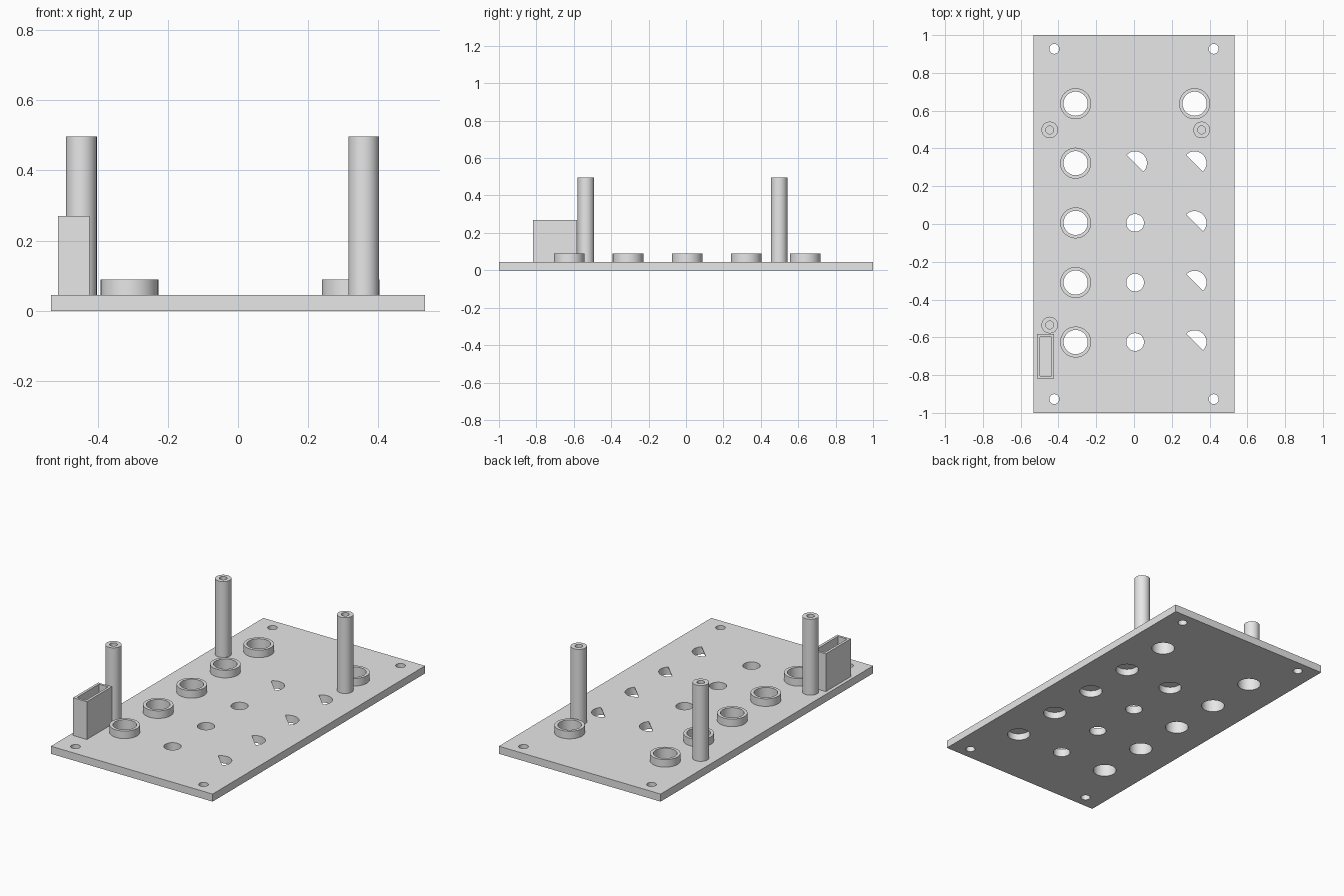
import bpy
import bmesh
from math import cos, sin, pi, radians

PLATE_TOP = 0.045
SEGMENTS = 48
COLUMNS = (-0.309, 0.006, 0.321)
ROWS = (0.637, 0.322, 0.006, -0.31, -0.625)

if "Cube" in bpy.data.objects:
    bpy.data.objects.remove(bpy.data.objects["Cube"], do_unlink=True)

grey = bpy.data.materials.new("light_grey")
grey.use_nodes = True
grey.diffuse_color = (0.8, 0.8, 0.8, 1)
grey.node_tree.nodes["Principled BSDF"].inputs["Base Color"].default_value = (0.8, 0.8, 0.8, 1)


def circle(x, y, r):
    angles = [2 * pi * i / SEGMENTS for i in range(SEGMENTS)]
    return [(x + r * cos(a), y + r * sin(a)) for a in angles]


def half_circle(x, y, r):
    # half disc on the +x +y side of a diagonal through the centre
    n = SEGMENTS // 2
    angles = [-pi / 4 + pi * i / n for i in range(n + 1)]
    return [(x + r * cos(a), y + r * sin(a)) for a in angles]


def rectangle(x0, x1, y0, y1):
    return [(x0, y0), (x1, y0), (x1, y1), (x0, y1)]


def add_prism(bm, outline, z0, z1):
    low = [bm.verts.new((x, y, z0)) for x, y in outline]
    high = [bm.verts.new((x, y, z1)) for x, y in outline]
    bm.faces.new(low[::-1])
    bm.faces.new(high)
    for i in range(len(low)):
        j = (i + 1) % len(low)
        bm.faces.new((low[i], low[j], high[j], high[i]))


def add_tube(bm, outer, inner, z0, z1):
    # closed wall between two matching outlines
    loops = [[bm.verts.new((x, y, z)) for x, y in line]
             for line, z in ((outer, z0), (outer, z1), (inner, z1), (inner, z0))]
    n = len(outer)
    for k in range(4):
        a, b = loops[k], loops[(k + 1) % 4]
        for i in range(n):
            j = (i + 1) % n
            bm.faces.new((a[i], a[j], b[j], b[i]))


def make_object(name, bm):
    bmesh.ops.recalc_face_normals(bm, faces=bm.faces)
    mesh = bpy.data.meshes.new(name)
    bm.to_mesh(mesh)
    bm.free()
    mesh.materials.append(grey)
    obj = bpy.data.objects.new(name, mesh)
    bpy.context.collection.objects.link(obj)
    return obj


def smooth(obj):
    bpy.ops.object.select_all(action='DESELECT')
    obj.select_set(True)
    bpy.context.view_layer.objects.active = obj
    bpy.ops.object.shade_smooth_by_angle(angle=radians(30))


def tube_object(name, outer, inner, top):
    bm = bmesh.new()
    add_tube(bm, outer, inner, PLATE_TOP, top)
    smooth(make_object(name, bm))


def cut(obj, cutter):
    mod = obj.modifiers.new("cut", 'BOOLEAN')
    mod.operation = 'DIFFERENCE'
    mod.solver = 'EXACT'
    mod.object = cutter
    cutter.hide_render = True
    bpy.context.view_layer.objects.active = obj
    bpy.ops.object.modifier_apply(modifier=mod.name)
    bpy.data.objects.remove(cutter, do_unlink=True)


left, middle, right = COLUMNS
ring_spots = [(left, y) for y in ROWS] + [(right, ROWS[0])]
half_spots = [(right, y) for y in ROWS[1:]] + [(middle, ROWS[1])]
small_spots = [(middle, y) for y in ROWS[2:]]
screw_spots = [(sx * 0.422, sy * 0.927) for sx in (-1, 1) for sy in (-1, 1)]

# Base plate
bm = bmesh.new()
add_prism(bm, rectangle(-0.533, 0.533, -1, 1), 0, PLATE_TOP)
plate = make_object("base_plate", bm)

# Round pockets from below, left half covered by a thin skin
bm = bmesh.new()
for x, y in half_spots:
    add_prism(bm, circle(x, y, 0.063), -0.05, PLATE_TOP - 0.005)
cut(plate, make_object("pocket_cutter", bm))

# Through holes and half-round openings
bm = bmesh.new()
for spots, radius in ((ring_spots, 0.064), (small_spots, 0.047), (screw_spots, 0.026)):
    for x, y in spots:
        add_prism(bm, circle(x, y, radius), -0.05, 0.1)
for x, y in half_spots:
    add_prism(bm, half_circle(x, y, 0.0625), 0.02, 0.1)
cut(plate, make_object("hole_cutter", bm))
smooth(plate)

# Raised collars around the large holes
for i, (x, y) in enumerate(ring_spots):
    tube_object(f"collar_{i + 1}", circle(x, y, 0.082), circle(x, y, 0.064), 0.09)

# Hollow standoff posts
for i, (x, y) in enumerate([(-0.446, 0.498), (0.358, 0.498), (-0.446, -0.535)]):
    tube_object(f"standoff_post_{i + 1}", circle(x, y, 0.044), circle(x, y, 0.021), 0.497)

# Open-topped rectangular socket
tube_object("socket_box", rectangle(-0.513, -0.423, -0.819, -0.583),
            rectangle(-0.498, -0.438, -0.805, -0.597), 0.27)
